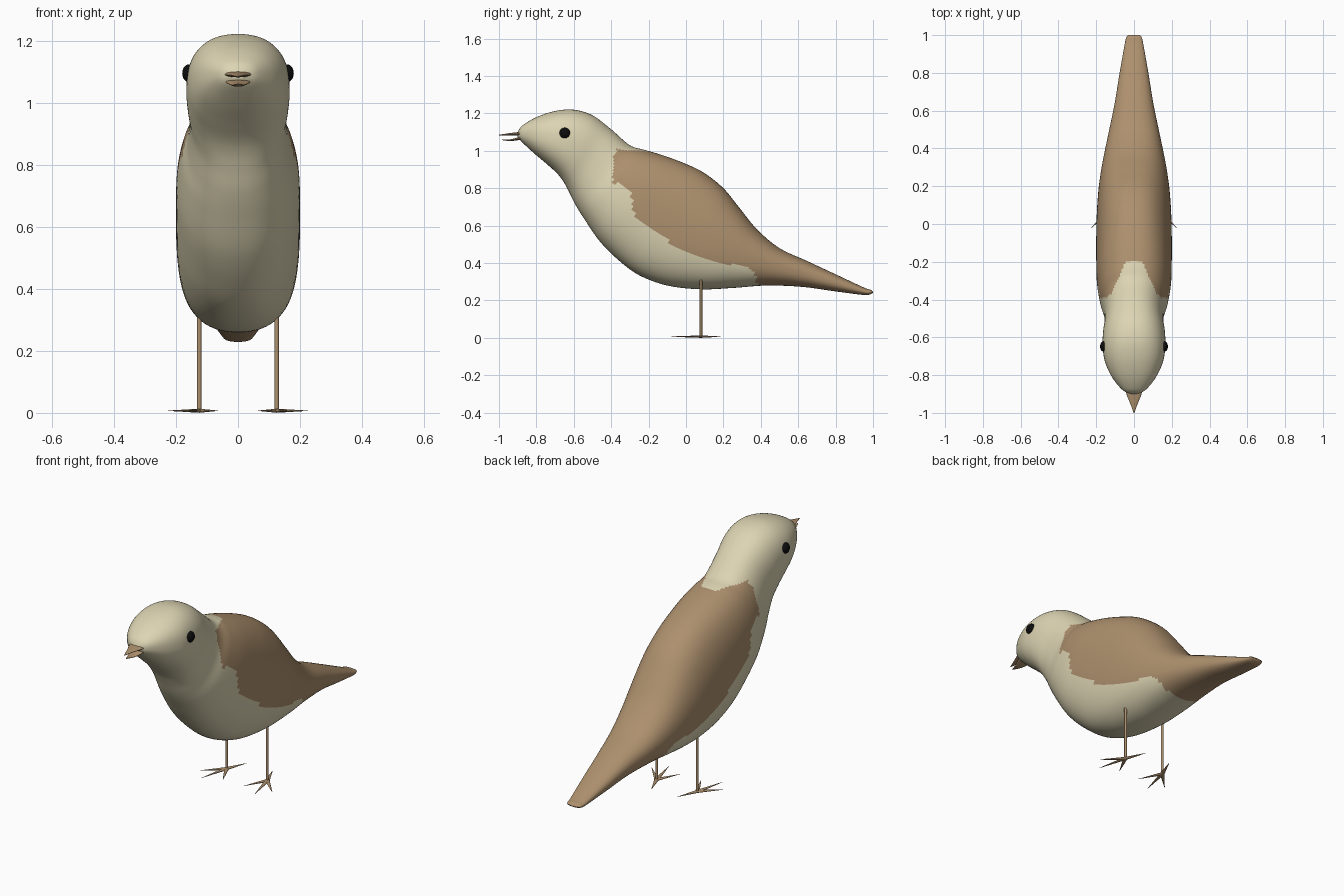
import bpy, bmesh, math
from mathutils import Vector

if "Cube" in bpy.data.objects:
    bpy.data.objects.remove(bpy.data.objects["Cube"])


def material(name, rgb):
    m = bpy.data.materials.new(name)
    m.diffuse_color = (*rgb, 1)
    m.use_nodes = True
    m.node_tree.nodes["Principled BSDF"].inputs["Base Color"].default_value = m.diffuse_color
    return m


cream = material("cream", (0.72, 0.66, 0.45))
brown = material("brown", (0.42, 0.28, 0.155))
black = material("black", (0.004, 0.004, 0.004))


def lerp_table(table, t):
    if t <= table[0][0]:
        return table[0][1]
    for (a, va), (b, vb) in zip(table, table[1:]):
        if t <= b:
            return va + (vb - va) * (t - a) / (b - a)
    return table[-1][1]


def smooth_rows(rows, steps):
    """Catmull-Rom interpolation between the given sections."""
    out = []
    for i in range(len(rows) - 1):
        p = [rows[max(0, min(len(rows) - 1, i + k))] for k in (-1, 0, 1, 2)]
        for s in range(steps):
            t = s / steps
            out.append([0.5 * (2 * b + (c - a) * t + (2 * a - 5 * b + 4 * c - d) * t * t
                               + (3 * b - a - 3 * c + d) * t ** 3)
                        for a, b, c, d in zip(*p)])
    return out + [list(rows[-1])]


def loft(name, rows, mats, steps=8, sides=96, power=2.0, rule=None):
    """Sections: top y, top z, bottom y, bottom z, half width."""
    bm = bmesh.new()
    rings = []
    for ty, tz, by, bz, w in smooth_rows(rows, steps):
        top, bot = Vector((0, ty, tz)), Vector((0, by, bz))
        mid, half = (top + bot) / 2, (top - bot) / 2
        ring = []
        for k in range(sides):
            a = 2 * math.pi * k / sides
            c, s = math.cos(a), math.sin(a)
            x = math.copysign(abs(c) ** (2 / power), c) * w
            h = math.copysign(abs(s) ** (2 / power), s)
            ring.append(bm.verts.new(mid + half * h + Vector((x, 0, 0))))
        rings.append(ring)
    for r, q in zip(rings, rings[1:]):
        for k in range(sides):
            n = (k + 1) % sides
            bm.faces.new((r[k], r[n], q[n], q[k]))
    bm.faces.new(rings[0])
    bm.faces.new(rings[-1])
    bmesh.ops.recalc_face_normals(bm, faces=bm.faces)
    for f in bm.faces:
        f.smooth = True
        if rule:
            f.material_index = rule(f.calc_center_median())
    return finish(name, bm, mats)


def finish(name, bm, mats):
    me = bpy.data.meshes.new(name)
    bm.to_mesh(me)
    bm.free()
    for m in mats:
        me.materials.append(m)
    ob = bpy.data.objects.new(name, me)
    bpy.context.collection.objects.link(ob)
    return ob


def spike(name, a, b, r1, r2, mat, flat=1.0, sides=12):
    """Tapered rod from a to b, optionally flattened."""
    a, b = Vector(a), Vector(b)
    bm = bmesh.new()
    bmesh.ops.create_cone(bm, cap_ends=True, segments=sides, radius1=r1, radius2=r2,
                          depth=(b - a).length)
    q = (b - a).to_track_quat('Z', 'Y')
    for v in bm.verts:
        v.co = q @ v.co
        v.co.z *= flat
        v.co += (a + b) / 2
    for f in bm.faces:
        f.smooth = len(f.verts) <= 4
    return finish(name, bm, [mat])


# Wing and tail marking: behind a V at the nape and above a stepped flank line
lower = [(-0.39, 0.83), (-0.30, 0.80), (-0.275, 0.64), (-0.23, 0.61), (-0.1, 0.52), (0.02, 0.45),
         (0.2, 0.4), (0.34, 0.375), (0.37, 0.34), (0.40, 0.2)]
front = [(0.045, -0.20), (0.08, -0.28), (0.12, -0.37), (0.15, -0.39)]


def marking(c):
    if c.z > 1.015 or c.y < lerp_table(front, abs(c.x)):
        return 0
    return 1 if c.z > lerp_table(lower, c.y) else 0


# Head, body and tail in one loft
body = [
    (-0.90, 1.10, -0.90, 1.075, 0.02), (-0.875, 1.135, -0.875, 1.045, 0.065),
    (-0.80, 1.18, -0.81, 0.985, 0.12), (-0.70, 1.213, -0.745, 0.93, 0.155),
    (-0.60, 1.22, -0.69, 0.88, 0.166), (-0.50, 1.19, -0.655, 0.835, 0.164),
    (-0.40, 1.115, -0.625, 0.78, 0.155), (-0.30, 1.03, -0.59, 0.71, 0.162),
    (-0.22, 1.005, -0.54, 0.63, 0.182), (-0.12, 0.975, -0.46, 0.515, 0.197),
    (0.00, 0.93, -0.36, 0.415, 0.20), (0.10, 0.88, -0.25, 0.335, 0.20),
    (0.20, 0.80, -0.10, 0.28, 0.197), (0.29, 0.69, 0.08, 0.26, 0.187),
    (0.38, 0.58, 0.25, 0.267, 0.168), (0.50, 0.48, 0.43, 0.28, 0.138),
    (0.65, 0.41, 0.62, 0.273, 0.103), (0.80, 0.34, 0.79, 0.25, 0.077),
    (0.95, 0.27, 0.945, 0.23, 0.05), (0.985, 0.258, 0.985, 0.233, 0.042),
    (1.00, 0.248, 1.00, 0.242, 0.03)]
loft("body", body, [cream, brown], power=2.3, rule=marking)

# Slightly open beak
loft("upper_beak", [(-0.86, 1.105, -0.86, 1.08, 0.046), (-0.90, 1.10, -0.90, 1.082, 0.04),
                    (-0.95, 1.094, -0.95, 1.083, 0.02), (-1.0, 1.086, -1.0, 1.082, 0.002)],
     [brown], steps=4, sides=24)
loft("lower_beak", [(-0.86, 1.085, -0.86, 1.06, 0.044), (-0.90, 1.072, -0.90, 1.057, 0.036),
                    (-0.94, 1.062, -0.94, 1.052, 0.02), (-0.985, 1.062, -0.985, 1.058, 0.002)],
     [brown], steps=4, sides=24)

toes = [(0.10, -0.10), (0.04, -0.165), (-0.06, -0.12), (-0.045, 0.11)]
for side, s in (("right", 1), ("left", -1)):
    # Eye
    bm = bmesh.new()
    bmesh.ops.create_uvsphere(bm, u_segments=24, v_segments=16, radius=0.029)
    for f in bm.faces:
        f.smooth = True
    for v in bm.verts:
        v.co.x = v.co.x * 0.75 + s * 0.158
        v.co.y -= 0.648
        v.co.z += 1.095
    finish(side + "_eye", bm, [black])
    # Leg and toes
    x, y = s * 0.125, 0.08
    spike(side + "_leg", (x, y, 0.006), (x, y, 0.33), 0.007, 0.007, brown)
    for i, (dx, dy) in enumerate(toes):
        spike(f"{side}_toe_{i + 1}", (x, y, 0.007), (x + s * dx, y + dy, 0.007),
              0.012, 0.001, brown, flat=0.55)
